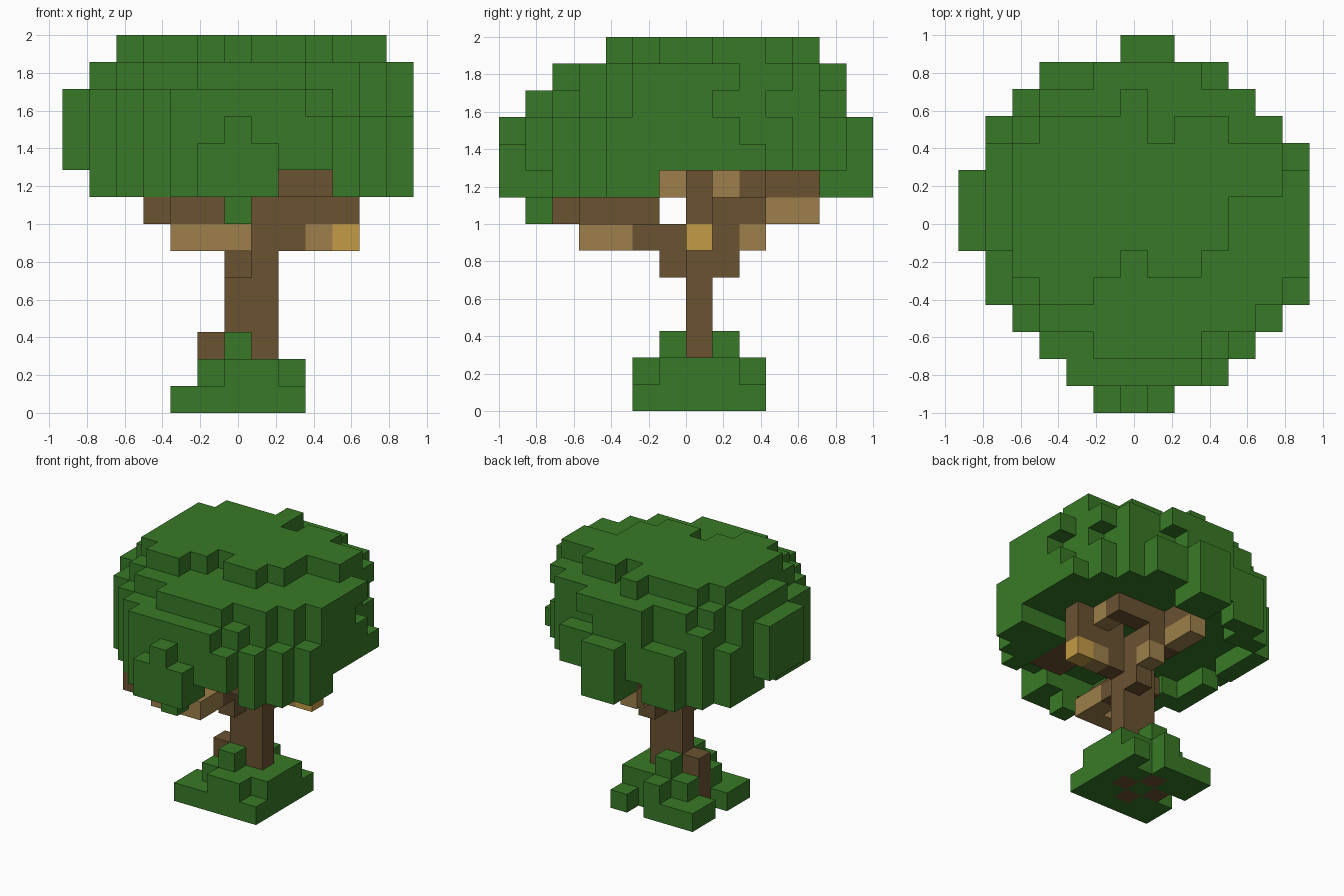
import bpy
import bmesh
import random
from mathutils import Vector

random.seed(4)
cube = bpy.data.objects.get("Cube")
if cube:
    bpy.data.objects.remove(cube, do_unlink=True)

UNIT = 1 / 7
ORIGIN = Vector((-6.5, -7, 0))
COLOURS = {
    "leaf_green": (0.039, 0.191, 0.02),
    "bark_brown": (0.143, 0.085, 0.031),
    "cut_wood_tan": (0.34, 0.213, 0.069),
    "pale_wood_gold": (0.55, 0.328, 0.061),
}


def make_material(name, rgb):
    mat = bpy.data.materials.new(name)
    mat.use_nodes = True
    colour = (*rgb, 1)
    mat.diffuse_color = colour
    mat.node_tree.nodes["Principled BSDF"].inputs["Base Color"].default_value = colour
    return mat


materials = {name: make_material(name, rgb) for name, rgb in COLOURS.items()}


def block(xs, ys, zs):
    """Cells of a box; each argument is one index or a (first, last) pair."""
    spans = [(s, s) if isinstance(s, int) else s for s in (xs, ys, zs)]
    rx, ry, rz = [range(a, b + 1) for a, b in spans]
    return {(x, y, z) for x in rx for y in ry for z in rz}


# Canopy: the plan outline, one x span per row from front to back
OUTLINE = [(5, 7), (4, 9), (3, 10), (2, 11), (1, 12), (1, 12), (0, 12),
           (0, 12), (0, 12), (1, 12), (1, 11), (2, 10), (3, 9), (6, 7)]
plan = {(x, y) for y, (a, b) in enumerate(OUTLINE) for x in range(a, b + 1)}
bump = {cell: random.uniform(-0.07, 0.07) for cell in sorted(plan)}


def roundness(cell, xs, ys):
    """Below one inside the rounded layer that fills the given spans."""
    total = 0
    for value, (low, high) in zip(cell, (xs, ys)):
        if not low <= value <= high:
            return 9
        total += ((2 * value - low - high) / (high - low + 1)) ** 2
    return total


def layer(z, xs, ys):
    return {(*c, z) for c in plan if roundness(c, xs, ys) < 0.94 + bump[c]}


canopy = {(*c, 9) for c in plan}
canopy |= layer(10, (0, 12), (0, 13)) | block(6, (0, 13), 10)
canopy -= block((5, 7), 0, 10) - block(6, 0, 10)
canopy |= layer(11, (0, 12), (1, 12))
canopy |= layer(12, (1, 12), (2, 12))

# Ragged crown, one y span per column from the second on
CROWN = [(5, 9), (4, 10), (4, 10), (5, 10), (6, 11),
         (5, 9), (5, 10), (6, 10), (8, 9), (8, 9)]
for x, span in enumerate(CROWN, start=2):
    canopy |= block(x, span, (12, 13))


# Hanging rim, open where the boughs come out
def in_rim(cell):
    x, y = cell
    if x < 1 or x in (8, 9) or (x > 7 and y > 5) or (x > 5 and 5 < y < 12):
        return False
    return roundness(cell, (0, 12), (0, 13)) > 0.55 + 2 * bump[cell]


canopy |= {(*c, 8) for c in plan if in_rim(c)}
canopy |= block(6, 1, 7)

# Trunk with its roots
trunk = block((6, 7), 7, (1, 6)) | block(5, 7, (0, 2)) | block(7, 7, 0)
trunk |= block(6, 6, 0) | block(6, 8, 0) | block(6, 6, 5) | block(7, 8, 5)

# Boughs: front left, right and back
front_bough = block(6, (5, 6), 6) | block((4, 5), (3, 5), 7) | block(3, (2, 3), 7)
right_bough = block(8, 7, 6) | block((7, 10), 7, 7) | block((8, 10), 7, 8)
right_bough |= block((8, 9), (3, 5), 8)
back_bough = block(7, 8, (6, 7)) | block((6, 7), 9, 7)
back_bough |= block(6, (9, 11), 8) | block((7, 9), 9, 8)
front_tan = block(6, (3, 4), 6) | block((4, 5), 3, 6)
right_tan = block(9, 7, 6) | block(9, 6, 8) | block(9, 8, 8)
back_tan = block(7, 9, 6) | block(6, (10, 11), 7)
bough_tip = block(10, 7, 6)

# Leafy mound around the roots
mound = block((4, 8), 5, 0) | block((4, 8), 6, 0) | block((5, 8), 7, 0)
mound |= block((4, 8), 8, 0) | block((4, 6), 9, 0) | block(8, 9, 0)
mound |= block((5, 8), (6, 8), 1) | block((6, 7), 5, 1) | block(6, 9, 1)
mound |= block(6, 6, 2) | block(6, 8, 2)

PARTS = [
    ("trunk", trunk, "bark_brown"),
    ("front_bough", front_bough, "bark_brown"),
    ("right_bough", right_bough, "bark_brown"),
    ("back_bough", back_bough, "bark_brown"),
    ("front_bough_wood", front_tan, "cut_wood_tan"),
    ("right_bough_wood", right_tan, "cut_wood_tan"),
    ("back_bough_wood", back_tan, "cut_wood_tan"),
    ("bough_tip", bough_tip, "pale_wood_gold"),
    ("canopy", canopy, "leaf_green"),
    ("root_mound", mound, "leaf_green"),
]
# Each cell belongs to the first part that claims it
filled = set()
for name, cells, colour in PARTS:
    cells -= filled
    filled |= cells


def build(name, cells, colour):
    """Make a mesh from the outer faces of a set of cells."""
    bm = bmesh.new()
    for cell in sorted(cells):
        centre = Vector(cell) + Vector((0.5, 0.5, 0.5)) + ORIGIN
        for axis in range(3):
            for sign in (-1, 1):
                normal = Vector((0, 0, 0))
                normal[axis] = sign
                beside = tuple(int(c + n) for c, n in zip(cell, normal))
                if beside in filled:
                    continue
                u = Vector((0, 0, 0))
                u[(axis + 1) % 3] = 0.5
                v = normal.cross(u)
                mid = centre + normal / 2
                corners = (mid - u - v, mid + u - v, mid + u + v, mid - u + v)
                bm.faces.new([bm.verts.new(p * UNIT) for p in corners])
    bmesh.ops.remove_doubles(bm, verts=bm.verts, dist=0.001)
    mesh = bpy.data.meshes.new(name)
    bm.to_mesh(mesh)
    bm.free()
    mesh.materials.append(materials[colour])
    bpy.context.collection.objects.link(bpy.data.objects.new(name, mesh))


for part in PARTS:
    build(*part)
